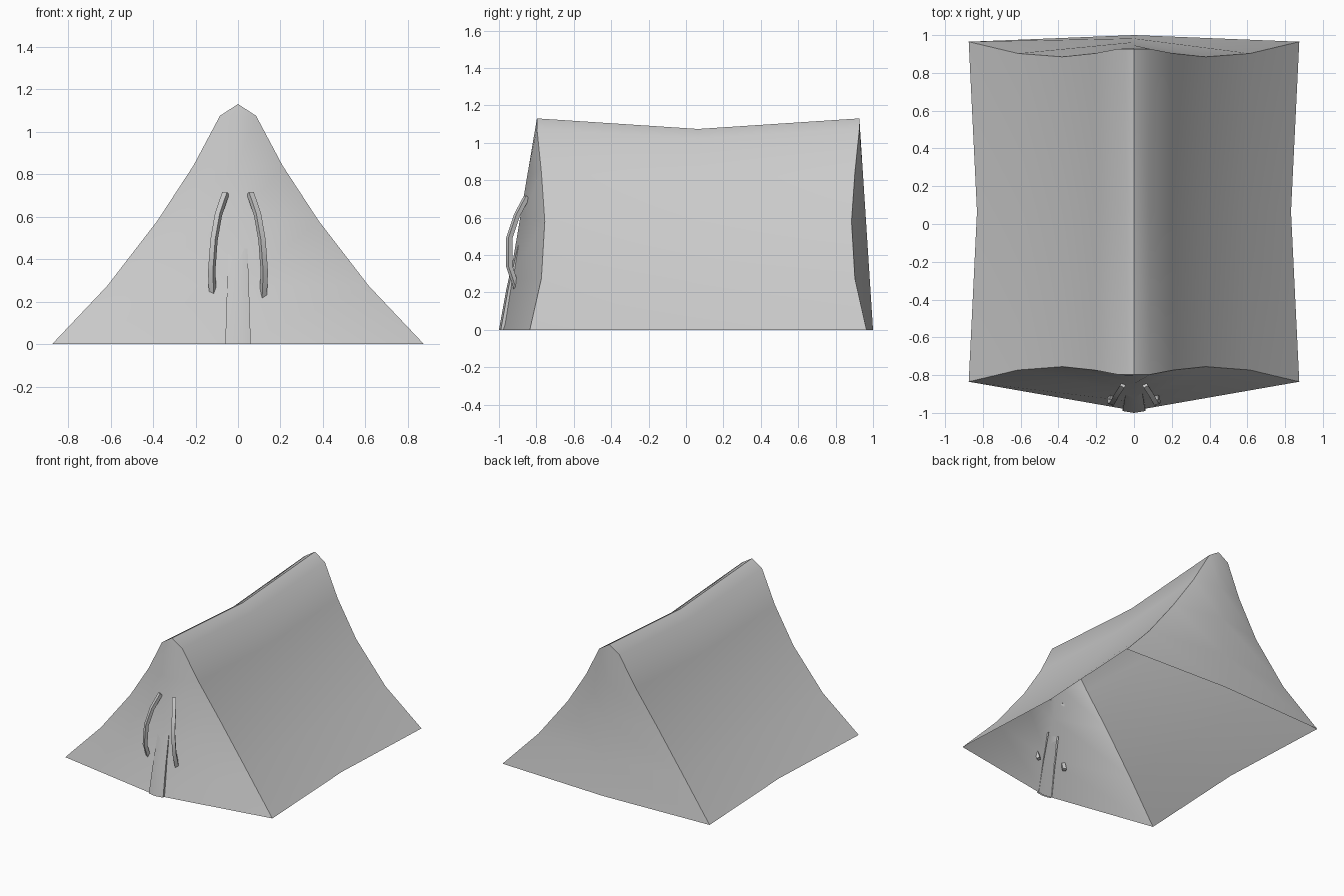
import bpy, bmesh, math
from mathutils import Vector

cube = bpy.data.objects.get("Cube")
if cube:
    bpy.data.objects.remove(cube, do_unlink=True)

# One plain grey canvas colour
GREY = (0.6, 0.6, 0.6, 1)
canvas = bpy.data.materials.new("grey_canvas")
canvas.use_nodes = True
canvas.diffuse_color = GREY
canvas.node_tree.nodes["Principled BSDF"].inputs["Base Color"].default_value = GREY

MID_Y = 0.065      # middle of the ridge
SAG = 0.95         # the canvas pulls in at mid length
# Half cross-section from ground to ridge: x, z, half length
PROFILE = [(0.875, 0, 0.9), (0.615, 0.275, 0.838), (0.38, 0.58, 0.82),
           (0.21, 0.84, 0.838), (0.085, 1.075, 0.862), (0, 1.13, 0.862)]
HEIGHT = PROFILE[-1][1]


def finish(bm, name, angle):
    bmesh.ops.recalc_face_normals(bm, faces=bm.faces)
    mesh = bpy.data.meshes.new(name)
    bm.to_mesh(mesh)
    bm.free()
    mesh.materials.append(canvas)
    obj = bpy.data.objects.new(name, mesh)
    bpy.context.collection.objects.link(obj)
    bpy.ops.object.select_all(action="DESELECT")
    obj.select_set(True)
    bpy.context.view_layer.objects.active = obj
    bpy.ops.object.shade_smooth_by_angle(angle=math.radians(angle))
    return obj


def skin(bm, rows):
    """Join neighbouring rows of points with faces."""
    grid = [[bm.verts.new(p) for p in row] for row in rows]
    for a, b in zip(grid, grid[1:]):
        for i in range(len(a) - 1):
            bm.faces.new((a[i], a[i + 1], b[i + 1], b[i]))
    return grid


# Tent shell: sagging roof and two bulging end walls, open underneath
bm = bmesh.new()
outline = PROFILE + [(-x, z, l) for x, z, l in reversed(PROFILE[:-1])]
rows = []
for end, scale in ((-1, 1), (0, SAG), (1, 1)):
    rows.append([(x * scale, MID_Y + end * l, z * scale) for x, z, l in outline])
skin(bm, rows)
for end, foot in ((-1, -0.988), (1, 1.0)):
    top = MID_Y + end * PROFILE[-1][2]
    wall = []
    for x, z, l in PROFILE:
        centre = foot + (top - foot) * z / HEIGHT
        edge = MID_Y + end * l
        wall.append([(-x, edge, z), (0, centre, z), (x, edge, z)])
    skin(bm, wall)
bmesh.ops.remove_doubles(bm, verts=bm.verts, dist=0.0005)
bmesh.ops.dissolve_degenerate(bm, edges=bm.edges, dist=0.0005)
finish(bm, "tent_shell", 60)

# Door overlap: thin tapered strip that sinks into the front wall
bm = bmesh.new()
strip = []
for half, y, z in ((0.06, -1.0, 0), (0.053, -0.96, 0.22), (0.045, -0.908, 0.45)):
    strip.append([(-half, y + 0.03, z), (-half, y + 0.01, z), (0, y, z),
                  (half, y + 0.01, z), (half, y + 0.03, z)])
skin(bm, strip)
finish(bm, "door_overlap", 40)

# Tied-back door flaps: bent square bars, mirrored left and right
FLAP_PATH = [(0.058, -0.852, 0.71), (0.092, -0.905, 0.61), (0.113, -0.945, 0.49),
             (0.124, -0.945, 0.34), (0.118, -0.902, 0.215)]
for name, side in (("left_door_flap", 1), ("right_door_flap", -1)):
    bm = bmesh.new()
    rings = []
    for i, p in enumerate(FLAP_PATH):
        before = Vector(FLAP_PATH[max(i - 1, 0)])
        after = Vector(FLAP_PATH[min(i + 1, len(FLAP_PATH) - 1)])
        along = (after - before).normalized()
        across = along.cross(Vector((0.5, -0.87, 0))).normalized()
        depth = along.cross(across)
        ring = []
        for a, d in ((1, 1), (1, -1), (-1, -1), (-1, 1), (1, 1)):
            q = Vector(p) + across * a * 0.013 + depth * d * 0.012
            ring.append((q.x * side, q.y, q.z))
        rings.append(ring)
    grid = skin(bm, rings)
    for ring in (grid[0], grid[-1]):
        bm.faces.new(ring[:4])
    bmesh.ops.remove_doubles(bm, verts=bm.verts, dist=0.0005)
    finish(bm, name, 40)
